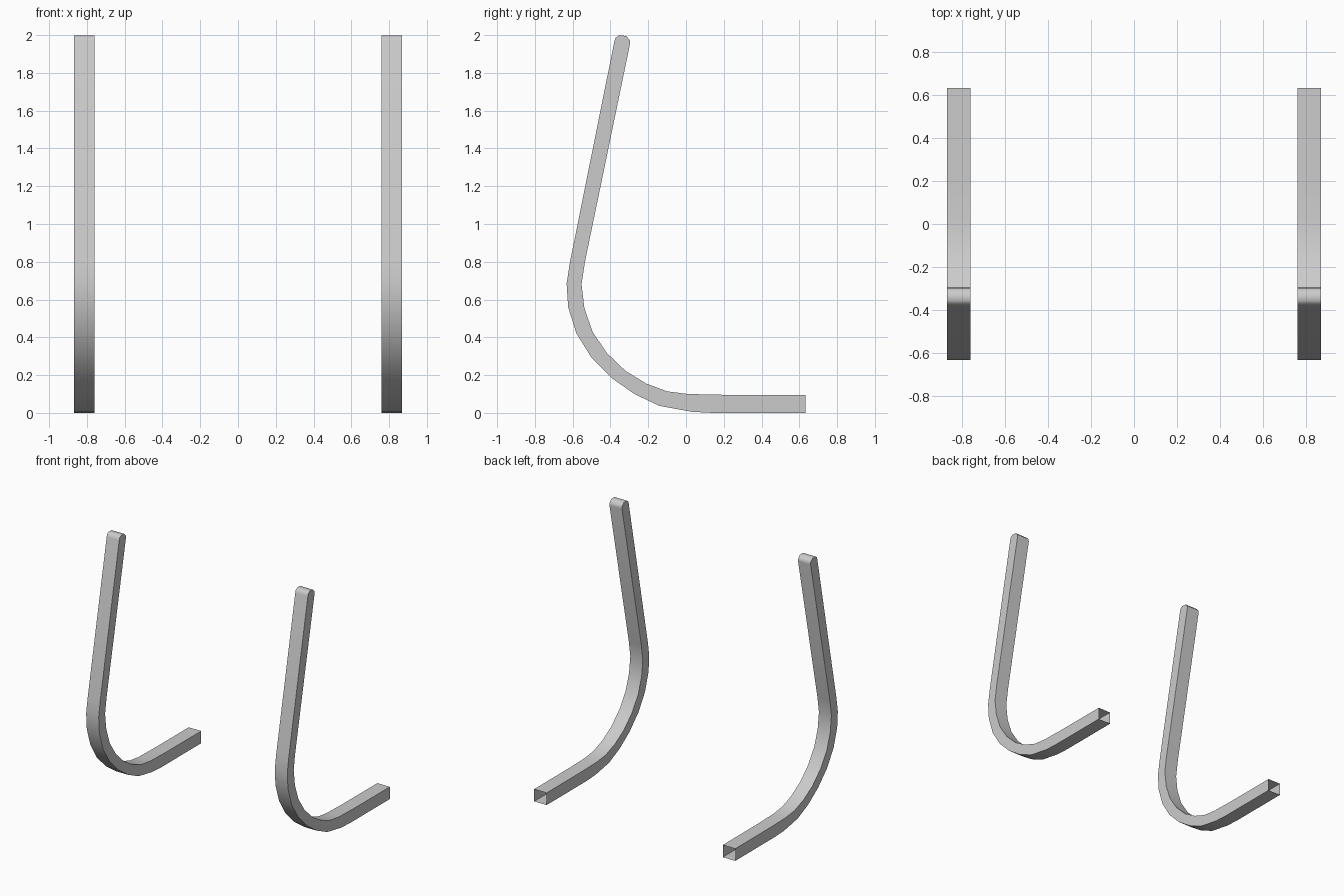
import bpy, bmesh, math

if "Cube" in bpy.data.objects:
    bpy.data.objects.remove(bpy.data.objects["Cube"])

# Paired (y, z) edges of the bent bar: outer side and inner side, foot to top
OUTER = [(0.632, 0), (0.14, 0), (0.03, 0.006), (-0.14, 0.037), (-0.27, 0.098),
         (-0.39, 0.182), (-0.50, 0.292), (-0.58, 0.42), (-0.624, 0.56),
         (-0.632, 0.685), (-0.614, 0.80), (-0.379, 1.968), (-0.373, 1.986), (-0.355, 1.998)]
INNER = [(0.632, 0.095), (0.19, 0.096), (0.01, 0.10), (-0.10, 0.114), (-0.21, 0.155),
         (-0.32, 0.222), (-0.42, 0.318), (-0.495, 0.43), (-0.538, 0.555),
         (-0.553, 0.68), (-0.535, 0.80), (-0.296, 1.955), (-0.298, 1.975), (-0.318, 1.996)]
X0, X1 = 0.76, 0.868


def support(name, x0, x1):
    bm = bmesh.new()
    # Square-section rings, open at the foot end
    rings = [[bm.verts.new((x, *p)) for x, p in ((x0, o), (x1, o), (x1, i), (x0, i))]
             for o, i in zip(OUTER, INNER)]
    for a, b in zip(rings, rings[1:]):
        for k in range(4):
            m = (k + 1) % 4
            bm.faces.new((a[k], a[m], b[m], b[k]))
    bm.faces.new(rings[-1])
    bmesh.ops.recalc_face_normals(bm, faces=bm.faces)
    # Orient so the underside of the foot points down
    bm.normal_update()
    bm.faces.ensure_lookup_table()
    if bm.faces[0].normal.z > 0:
        bmesh.ops.reverse_faces(bm, faces=bm.faces)
    mesh = bpy.data.meshes.new(name)
    bm.to_mesh(mesh)
    bm.free()
    ob = bpy.data.objects.new(name, mesh)
    bpy.context.collection.objects.link(ob)
    bpy.ops.object.select_all(action='DESELECT')
    ob.select_set(True)
    bpy.context.view_layer.objects.active = ob
    bpy.ops.object.shade_smooth_by_angle(angle=math.radians(50))


# Pair of curved supports
support("right_support", X0, X1)
support("left_support", -X1, -X0)
